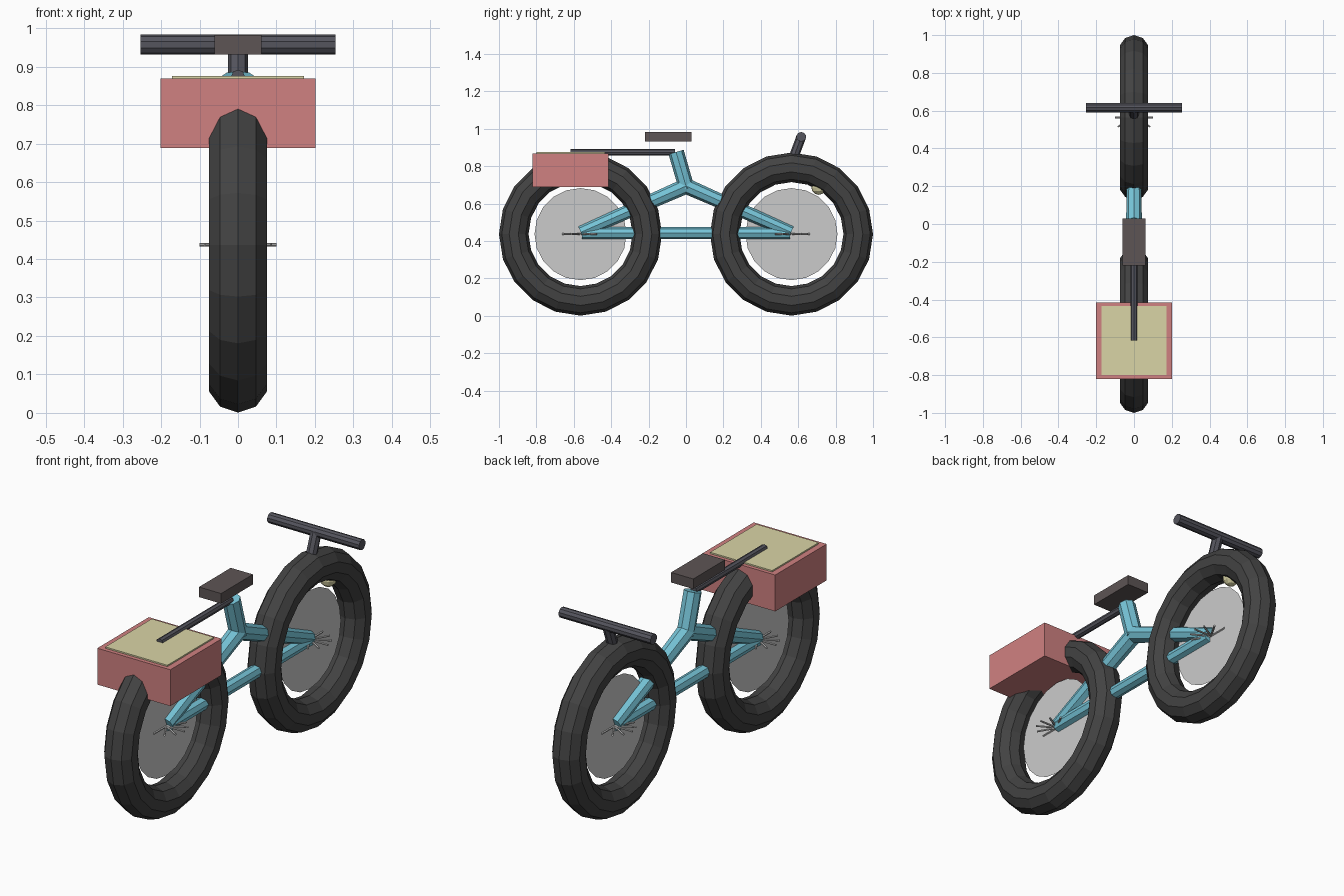
import bpy
from math import pi, sin, cos
from mathutils import Vector

if "Cube" in bpy.data.objects:
    bpy.data.objects.remove(bpy.data.objects["Cube"])

AXLE_Y, AXLE_Z = 0.564, 0.437


def material(name, rgb):
    m = bpy.data.materials.new(name)
    m.diffuse_color = (*rgb, 1)
    m.use_nodes = True
    m.node_tree.nodes["Principled BSDF"].inputs["Base Color"].default_value = m.diffuse_color
    return m


RUBBER = material("rubber", (0.055, 0.055, 0.055))
PAINT = material("blue_paint", (0.18, 0.55, 0.68))
METAL = material("dark_metal", (0.09, 0.09, 0.11))
LEATHER = material("leather", (0.11, 0.09, 0.09))
RED = material("red_box", (0.63, 0.22, 0.22))
CREAM = material("cream", (0.70, 0.66, 0.38))


def finish(name, mat=None):
    ob = bpy.context.object
    ob.name = name
    if mat:
        ob.data.materials.append(mat)
    return ob


def tube(name, a, b, r1, r2=None, sides=8, mat=None):
    """Straight tube from a to b, optionally tapered."""
    a, b = Vector(a), Vector(b)
    d = b - a
    bpy.ops.mesh.primitive_cone_add(vertices=sides, radius1=r1, radius2=r2 or r1,
                                    depth=d.length, location=(a + b) / 2)
    bpy.context.object.rotation_euler = d.to_track_quat('Z', 'Y').to_euler()
    return finish(name, mat)


def box(name, lo, hi, mat):
    lo, hi = Vector(lo), Vector(hi)
    bpy.ops.mesh.primitive_cube_add(size=1, location=(lo + hi) / 2)
    bpy.context.object.scale = hi - lo
    return finish(name, mat)


# Wheels: tyre, flat disc and a horizontal star of hub rods
for label, s in (("front", 1), ("rear", -1)):
    c = Vector((0, s * AXLE_Y, AXLE_Z))
    bpy.ops.mesh.primitive_torus_add(major_segments=20, minor_segments=10,
                                     major_radius=0.357, minor_radius=0.079,
                                     location=c, rotation=(0, pi / 2, 0))
    finish(label + "_tyre", RUBBER)
    bpy.ops.mesh.primitive_circle_add(vertices=20, radius=0.246, fill_type='NGON',
                                      location=c, rotation=(0, pi / 2, 0))
    finish(label + "_wheel_disc")
    for i in range(6):
        d = Vector((cos(i * pi / 6), sin(i * pi / 6), 0)) * 0.1
        tube(f"{label}_hub_rod_{i}", c - d, c + d, 0.005, sides=6)

    # Sloping frame tube from the apex down to this axle
    tube(label + "_frame_tube", (0, 0, 0.694), (0, s * 0.562, 0.447),
         0.042, 0.033, mat=PAINT)

# Rest of the frame
tube("bottom_tube", (0, -0.555, 0.442), (0, 0.555, 0.442), 0.032, mat=PAINT)
tube("seat_tube", (0, 0.004, 0.68), (0, -0.053, 0.876), 0.042, mat=PAINT)

# Seat
box("seat", (-0.061, -0.22, 0.932), (0.061, 0.03, 0.982), LEATHER)

# Steering
tube("handlebar", (-0.253, 0.616, 0.957), (0.253, 0.616, 0.957), 0.026, sides=10, mat=METAL)
tube("handlebar_stem", (0, 0.565, 0.82), (0, 0.616, 0.957), 0.026, mat=METAL)

# Headlamp tucked under the front tyre
bpy.ops.mesh.primitive_uv_sphere_add(segments=10, ring_count=6, radius=0.04,
                                     location=(0, 0.71, 0.687))
finish("headlamp", CREAM)

# Luggage box, lid and rack bar
box("luggage_box", (-0.201, -0.82, 0.688), (0.201, -0.415, 0.869), RED)
box("luggage_lid", (-0.171, -0.80, 0.86), (0.171, -0.434, 0.876), CREAM)
tube("rack_bar", (0, -0.617, 0.874), (0, -0.06, 0.874), 0.018, mat=METAL)
